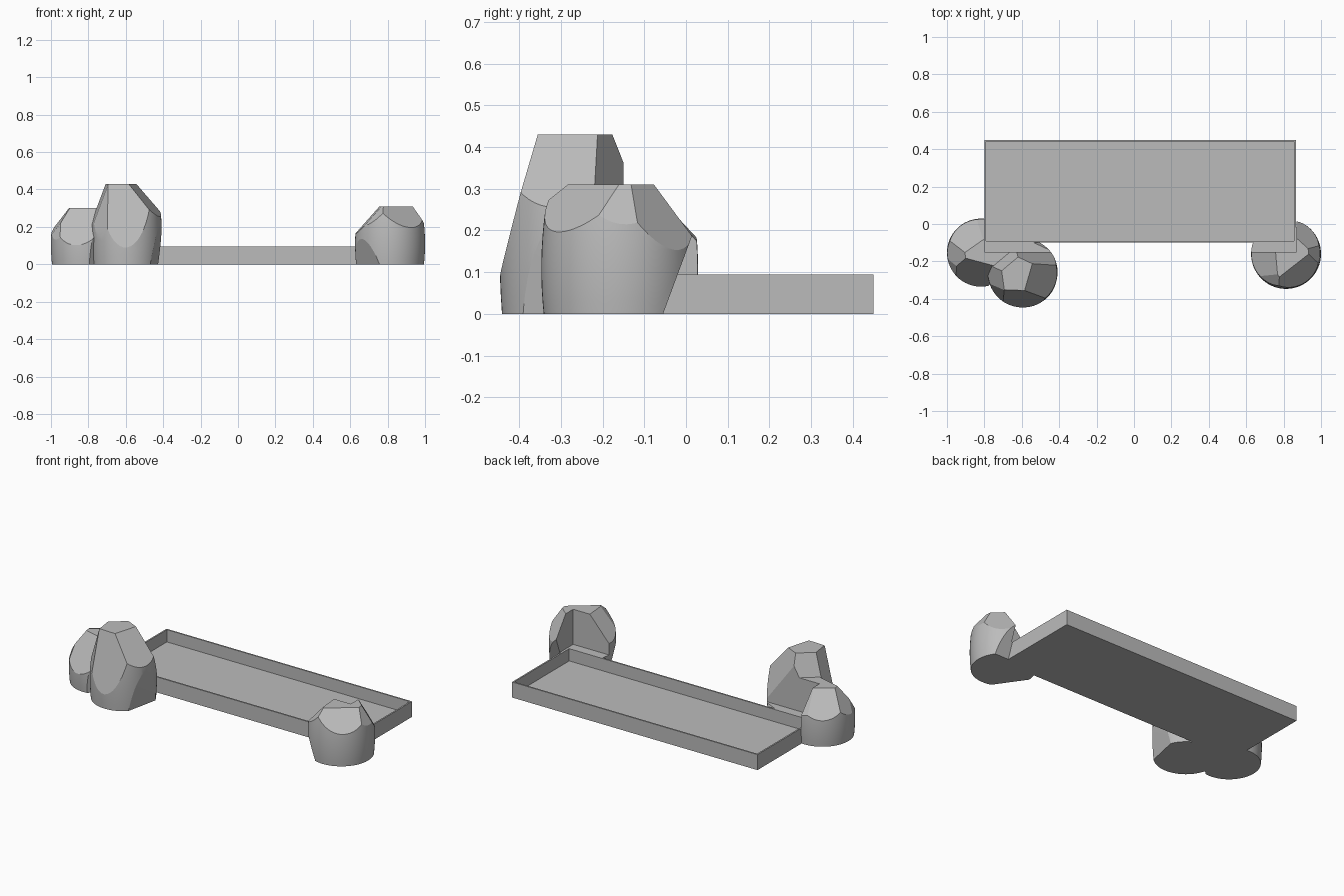
import bpy
import bmesh
from math import cos, sin, radians
from mathutils import Vector

if "Cube" in bpy.data.objects:
    bpy.data.objects.remove(bpy.data.objects["Cube"])

stone = bpy.data.materials.new("plain grey")
stone.use_nodes = True
GREY = (0.5, 0.5, 0.5, 1)
stone.diffuse_color = GREY
stone.node_tree.nodes["Principled BSDF"].inputs["Base Color"].default_value = GREY


def finish(name, bm):
    bmesh.ops.recalc_face_normals(bm, faces=bm.faces)
    mesh = bpy.data.meshes.new(name)
    bm.to_mesh(mesh)
    bm.free()
    mesh.materials.append(stone)
    ob = bpy.data.objects.new(name, mesh)
    bpy.context.collection.objects.link(ob)
    return ob


def activate(ob):
    bpy.ops.object.select_all(action="DESELECT")
    ob.select_set(True)
    bpy.context.view_layer.objects.active = ob


def box(name, low, high):
    bm = bmesh.new()
    bmesh.ops.create_cube(bm, size=1)
    low, high = Vector(low), Vector(high)
    for v in bm.verts:
        v.co = (low + high) / 2 + v.co * (high - low)
    return finish(name, bm)


def carve(ob, low, high):
    cutter = box("cutter", low, high)
    cutter.hide_render = True
    activate(ob)
    mod = ob.modifiers.new("carve", "BOOLEAN")
    mod.operation = "DIFFERENCE"
    mod.solver = "EXACT"
    mod.object = cutter
    bpy.ops.object.modifier_apply(modifier=mod.name)
    bpy.data.objects.remove(cutter)


# Shallow tray: inset the top of a box and sink it
LEFT, RIGHT, FRONT, BACK, RIM = -0.8, 0.865, -0.1, 0.45, 0.095
tray = box("tray", (LEFT, FRONT, 0), (RIGHT, BACK, RIM))
bm = bmesh.new()
bm.from_mesh(tray.data)
top = max(bm.faces, key=lambda f: f.calc_center_median().z)
bmesh.ops.inset_region(bm, faces=[top], thickness=0.013)
floor = bmesh.ops.extrude_discrete_faces(bm, faces=[top])["faces"][0]
for v in floor.verts:
    v.co.z = 0.02
bm.to_mesh(tray.data)
bm.free()


# Boulder: bulging round drum, chipped by planes.
# Each chip is (azimuth, distance at the ground, distance at the top).
def boulder(name, x, y, radius, height, chips):
    bm = bmesh.new()
    rings, sides = 10, 64
    loops = []
    for i in range(rings + 1):
        t = i / rings
        r = radius * (1 - 0.25 * (t - 0.35) ** 2)
        loops.append([bm.verts.new((r * cos(radians(360 * k / sides)),
                                    r * sin(radians(360 * k / sides)), t * height))
                      for k in range(sides)])
    for a, b in zip(loops, loops[1:]):
        for k in range(sides):
            n = (k + 1) % sides
            bm.faces.new((a[k], a[n], b[n], b[k]))
    bm.faces.new(loops[0])
    bm.faces.new(loops[-1])
    for azimuth, low, high in chips:
        out = Vector((cos(radians(azimuth)), sin(radians(azimuth)), 0))
        cut = bmesh.ops.bisect_plane(
            bm, geom=bm.verts[:] + bm.edges[:] + bm.faces[:], dist=1e-5,
            plane_co=out * low, plane_no=out + Vector((0, 0, (low - high) / height)),
            clear_outer=True)["geom_cut"]
        edges = [e for e in cut if isinstance(e, bmesh.types.BMEdge) and e.is_boundary]
        if edges:
            bmesh.ops.edgeloop_fill(bm, edges=edges)
    bmesh.ops.translate(bm, verts=bm.verts, vec=(x, y, 0))
    ob = finish(name, bm)
    # Ledge beside the tray, and room for the tray itself
    carve(ob, (LEFT, -0.15, RIM), (0.87, 1, 1))
    carve(ob, (LEFT + 0.006, FRONT + 0.006, -1), (RIGHT - 0.006, 1, 1))
    activate(ob)
    bpy.ops.object.shade_smooth_by_angle(angle=radians(14))
    return ob


boulder("tall_boulder", -0.595, -0.26, 0.187, 0.43, [
    (-92, 0.21, 0.095), (-16, 0.40, 0.036), (188, 0.26, 0.11),
    (130, 0.24, 0.08), (65, 0.20, 0.065), (-12, 0.15, 0.22), (-140, 0.215, 0.135)])
boulder("side_boulder", -0.818, -0.153, 0.182, 0.30, [
    (-105, 0.25, 0.05), (188, 0.29, 0.085), (125, 0.33, 0.05),
    (80, 0.33, 0.07), (-45, 0.14, 0.17), (-150, 0.23, 0.12)])
boulder("corner_boulder", 0.813, -0.16, 0.187, 0.31, [
    (-52, 0.37, 0.075), (5, 0.32, 0.12), (48, 0.27, 0.10), (-145, 0.34, 0.10),
    (185, 0.33, 0.055), (90, 0.105, 0.22), (215, 0.145, 0.24)])
